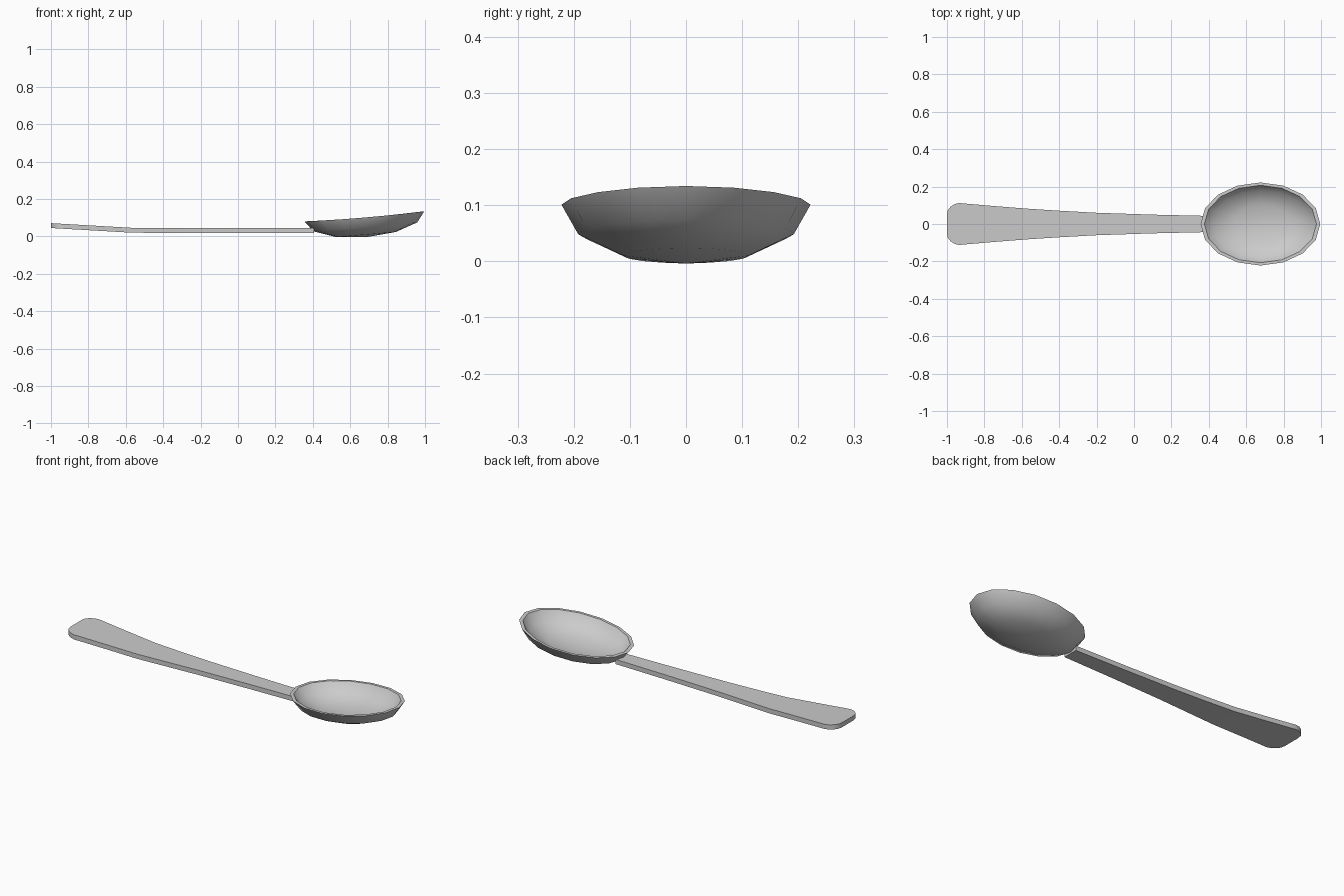
import bpy, bmesh, math

if "Cube" in bpy.data.objects:
    bpy.data.objects.remove(bpy.data.objects["Cube"])

metal = bpy.data.materials.new("silver grey")
metal.diffuse_color = (0.6, 0.6, 0.6, 1)
metal.use_nodes = True
metal.node_tree.nodes["Principled BSDF"].inputs["Base Color"].default_value = metal.diffuse_color


def finish(bm, name):
    bmesh.ops.recalc_face_normals(bm, faces=bm.faces)
    me = bpy.data.meshes.new(name)
    bm.to_mesh(me)
    bm.free()
    me.materials.append(metal)
    ob = bpy.data.objects.new(name, me)
    bpy.context.collection.objects.link(ob)
    bpy.ops.object.select_all(action='DESELECT')
    ob.select_set(True)
    bpy.context.view_layer.objects.active = ob
    bpy.ops.object.shade_smooth_by_angle(angle=math.radians(38))


# Bowl: outer and inner squashed half spheres joined by a flat rim
SEG, CX, CZ, TILT = 16, 0.676, 0.101, 0.085
bm = bmesh.new()


def bowl_point(rx, ry, depth, lat, a):
    r = math.cos(lat)
    x, y, z = rx * r * math.cos(a), ry * r * math.sin(a), -depth * math.sin(lat)
    z += TILT * x + 0.006 * (r * math.cos(a)) ** 2 * (1 - math.sin(lat))
    return bm.verts.new((CX + x - TILT * -depth * math.sin(lat) * -1 * -1, y, z + CZ))


def shell(rx, ry, depth):
    rings = [[bowl_point(rx, ry, depth, math.radians(lat), 2 * math.pi * i / SEG)
              for i in range(SEG)] for lat in (0, 30, 60)]
    pole = bowl_point(rx, ry, depth, math.pi / 2, 0)
    for a, b in zip(rings, rings[1:]):
        bridge(a, b)
    for i in range(SEG):
        bm.faces.new((rings[-1][i], rings[-1][(i + 1) % SEG], pole))
    return rings[0]


def bridge(a, b):
    for i in range(SEG):
        j = (i + 1) % SEG
        bm.faces.new((a[i], a[j], b[j], b[i]))


bridge(shell(0.320, 0.222, 0.105), shell(0.300, 0.207, 0.088))
finish(bm, "bowl")

# Handle: tapered strip with a rounded, slightly raised end
half_width = [(-1.0, 0.05), (-0.995, 0.075), (-0.98, 0.093), (-0.96, 0.106),
              (-0.935, 0.112), (-0.9, 0.109), (-0.75, 0.096), (-0.57, 0.082),
              (-0.4, 0.071), (-0.2, 0.06), (0.1, 0.050), (0.405, 0.043)]
THICK = 0.026
bm = bmesh.new()
sections = []
for x, w in half_width:
    z = 0.019 + 0.026 * max(0, (-0.55 - x) / 0.45)
    sections.append([bm.verts.new(p) for p in
                     ((x, -w, z), (x, w, z), (x, w, z + THICK), (x, -w, z + THICK))])
for a, b in zip(sections, sections[1:]):
    for i in range(4):
        j = (i + 1) % 4
        bm.faces.new((a[i], a[j], b[j], b[i]))
bm.faces.new(sections[0])
bm.faces.new(sections[-1])
finish(bm, "handle")
